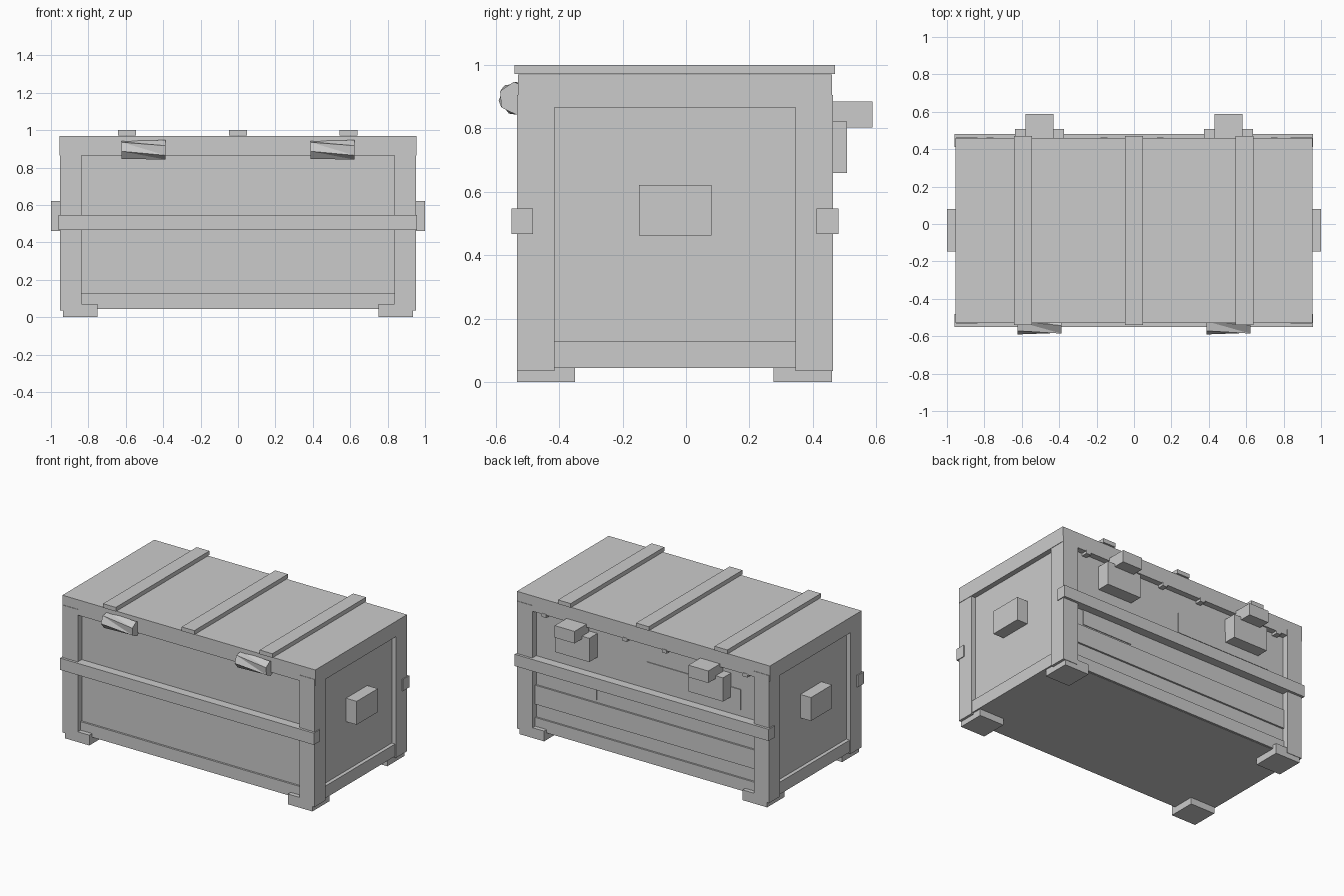
import bpy, bmesh, math
from mathutils import Vector

if "Cube" in bpy.data.objects:
    bpy.data.objects.remove(bpy.data.objects["Cube"])


def box(name, x, y, z):
    """Box from (min, max) ranges."""
    bm = bmesh.new()
    bmesh.ops.create_cube(bm, size=1)
    for v in bm.verts:
        v.co = Vector([(a + b) / 2 + c * (b - a) for (a, b), c in zip((x, y, z), v.co)])
    return finish(name, bm)


def finish(name, bm):
    bmesh.ops.recalc_face_normals(bm, faces=bm.faces)
    me = bpy.data.meshes.new(name)
    bm.to_mesh(me)
    bm.free()
    ob = bpy.data.objects.new(name, me)
    bpy.context.collection.objects.link(ob)
    return ob


def twisted_hinge(name, x0, x1):
    """Six-sided barrel whose ends are turned against each other."""
    bm = bmesh.new()
    rings = []
    for x, turn in ((x0, 0.15), (x1, 0.6)):
        rings.append([bm.verts.new((x, -0.539 + 0.052 * math.cos(turn + i * math.pi / 3),
                                    0.895 + 0.052 * math.sin(turn + i * math.pi / 3)))
                      for i in range(6)])
    a, b = rings
    for i in range(6):
        j = (i + 1) % 6
        bm.faces.new((a[i], a[j], b[j]))
        bm.faces.new((a[i], b[j], b[i]))
    bm.faces.new(a)
    bm.faces.new(b)
    finish(name, bm)


def side_range(s, a, b):
    return (a, b) if s > 0 else (-b, -a)


# Recessed body and lid
box("body", (-0.92, 0.92), (-0.49, 0.42), (0.045, 0.88))
box("lid", (-0.955, 0.955), (-0.53, 0.46), (0.865, 0.97))

# Lid straps
for i, x in enumerate((-0.593, 0, 0.59)):
    box(f"lid_strap_{i}", (x - 0.048, x + 0.048), (-0.54, 0.47), (0.972, 1.0))

# Corner posts, feet, handles, side rails
for s, n in ((-1, "left"), (1, "right")):
    for y, fy, m in (((-0.533, -0.415), (-0.533, -0.35), "front"),
                     ((0.345, 0.463), (0.275, 0.46), "back")):
        box(f"{n}_{m}_post", side_range(s, 0.837, 0.952), y, (0.035, 0.905))
        box(f"{n}_{m}_foot", side_range(s, 0.75, 0.935), fy, (0.0, 0.07))
    box(f"{n}_handle", side_range(s, 0.91, 1.0), (-0.148, 0.08), (0.462, 0.622))
    box(f"{n}_bottom_rail", side_range(s, 0.90, 0.945), (-0.42, 0.35), (0.045, 0.128))
    # Hinges on the front, latches on the back
    c = s * 0.505
    twisted_hinge(f"{n}_hinge", c - 0.117, c + 0.117)
    box(f"{n}_latch_plate", (c - 0.13, c + 0.13), (0.41, 0.508), (0.66, 0.822))
    box(f"{n}_latch_block", (c - 0.075, c + 0.075), (0.43, 0.588), (0.803, 0.885))

# Long bands and bottom rails
box("front_band", (-0.96, 0.958), (-0.55, -0.482), (0.467, 0.547))
box("back_band", (-0.96, 0.958), (0.412, 0.48), (0.467, 0.547))
box("front_bottom_rail", (-0.84, 0.84), (-0.503, -0.47), (0.045, 0.128))

# Back planks and patch boards
for i, (z0, z1) in enumerate(((0.047, 0.13), (0.22, 0.35))):
    box(f"back_plank_{i}", (-0.84, 0.84), (0.40, 0.432), (z0, z1))
box("back_patch_small", (0.38, 0.76), (0.40, 0.425), (0.365, 0.49))
box("back_patch_large", (-0.71, 0.0), (0.40, 0.425), (0.59, 0.73))

# Small studs below the lid at the back
for i, x in enumerate((-0.77, -0.16, 0.14, 0.75)):
    box(f"stud_{i}", (x - 0.018, x + 0.018), (0.41, 0.463), (0.848, 0.872))
